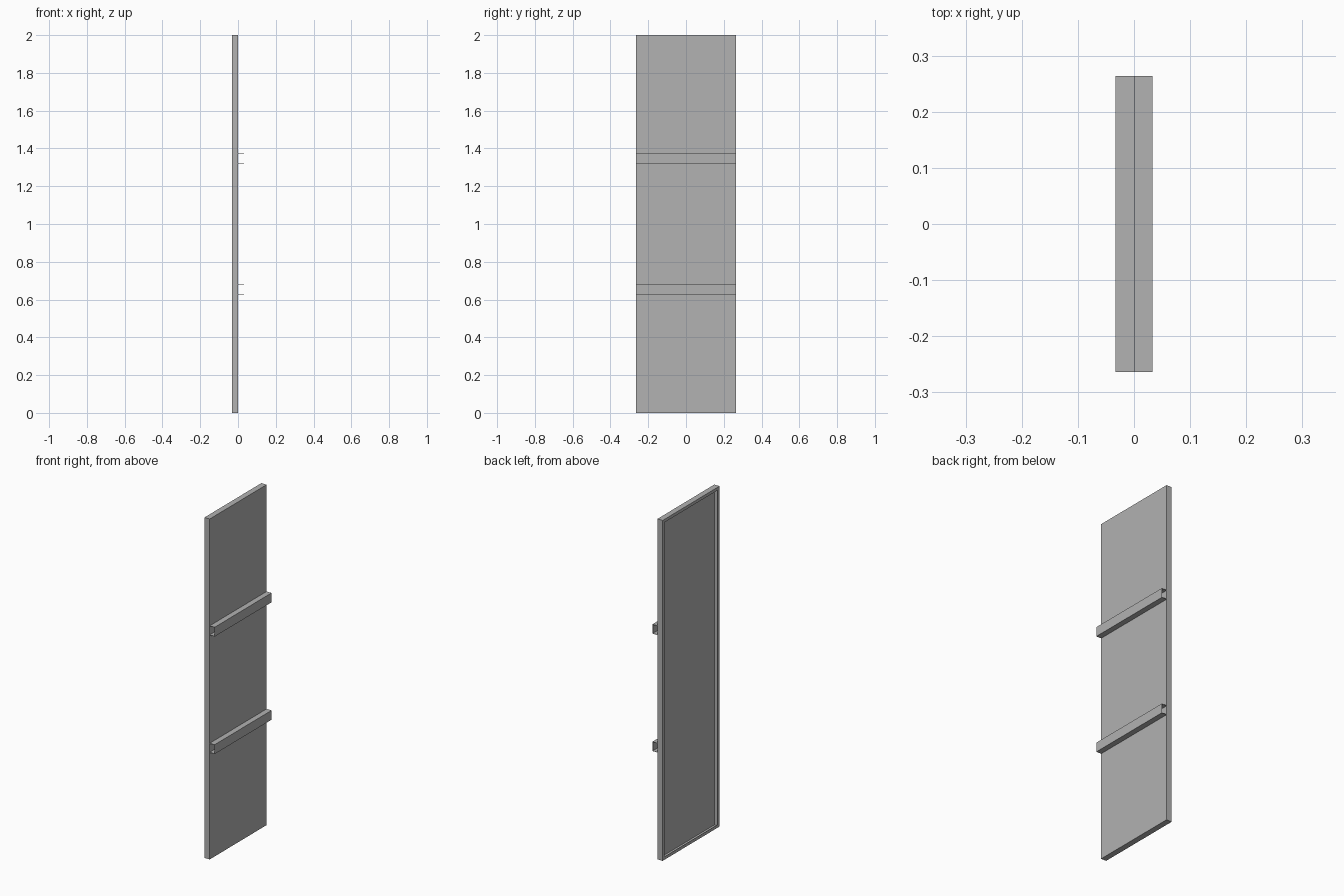
import bpy

if "Cube" in bpy.data.objects:
    bpy.data.objects.remove(bpy.data.objects["Cube"])

# Overall sizes
HALF_W = 0.264      # half width along y
X_BACK, X_FACE, X_RAIL = -0.033, 0.001, 0.033
HEIGHT = 2.0
T = 0.002           # sheet thickness
LIP = 0.018         # return lip on the back of the panel
RAIL_H = 0.055

grey = bpy.data.materials.new("sheet_grey")
grey.diffuse_color = (0.445, 0.445, 0.445, 1)
grey.use_nodes = True
grey.node_tree.nodes["Principled BSDF"].inputs["Base Color"].default_value = grey.diffuse_color


def box(name, lo, hi):
    """Axis-aligned box between two corners."""
    bpy.ops.mesh.primitive_cube_add(size=1)
    ob = bpy.context.object
    ob.name = name
    for v in ob.data.vertices:
        v.co = [a + (c + 0.5) * (b - a) for a, b, c in zip(lo, hi, v.co)]
    ob.data.materials.append(grey)
    return ob


# Panel skin
box("panel_skin", (X_FACE - T, -HALF_W, 0), (X_FACE, HALF_W, HEIGHT))

# Folded side walls with return lips
for name, s in (("left", -1), ("right", 1)):
    y0, y1 = sorted((s * HALF_W, s * (HALF_W - T)))
    box(name + "_wall", (X_BACK, y0, 0), (X_FACE - T, y1, HEIGHT))
    y0, y1 = sorted((s * (HALF_W - T), s * (HALF_W - LIP)))
    box(name + "_lip", (X_BACK, y0, T), (X_BACK + T, y1, HEIGHT - T))

# Folded top and bottom walls with return lips
inner = HALF_W - T
for name, z0, l0 in (("bottom", 0, T), ("top", HEIGHT - T, HEIGHT - LIP)):
    box(name + "_wall", (X_BACK, -inner, z0), (X_FACE - T, inner, z0 + T))
    box(name + "_lip", (X_BACK, -HALF_W + LIP, l0),
        (X_BACK + T, HALF_W - LIP, l0 + LIP - T))

# Two open-ended channel rails across the face
for name, zc in (("lower_rail", 0.655), ("upper_rail", 1.345)):
    z0, z1 = zc - RAIL_H / 2, zc + RAIL_H / 2
    box(name + "_web", (X_RAIL - T, -HALF_W, z0), (X_RAIL, HALF_W, z1))
    box(name + "_bottom_flange", (X_FACE, -HALF_W, z0), (X_RAIL - T, HALF_W, z0 + T))
    box(name + "_top_flange", (X_FACE, -HALF_W, z1 - T), (X_RAIL - T, HALF_W, z1))
